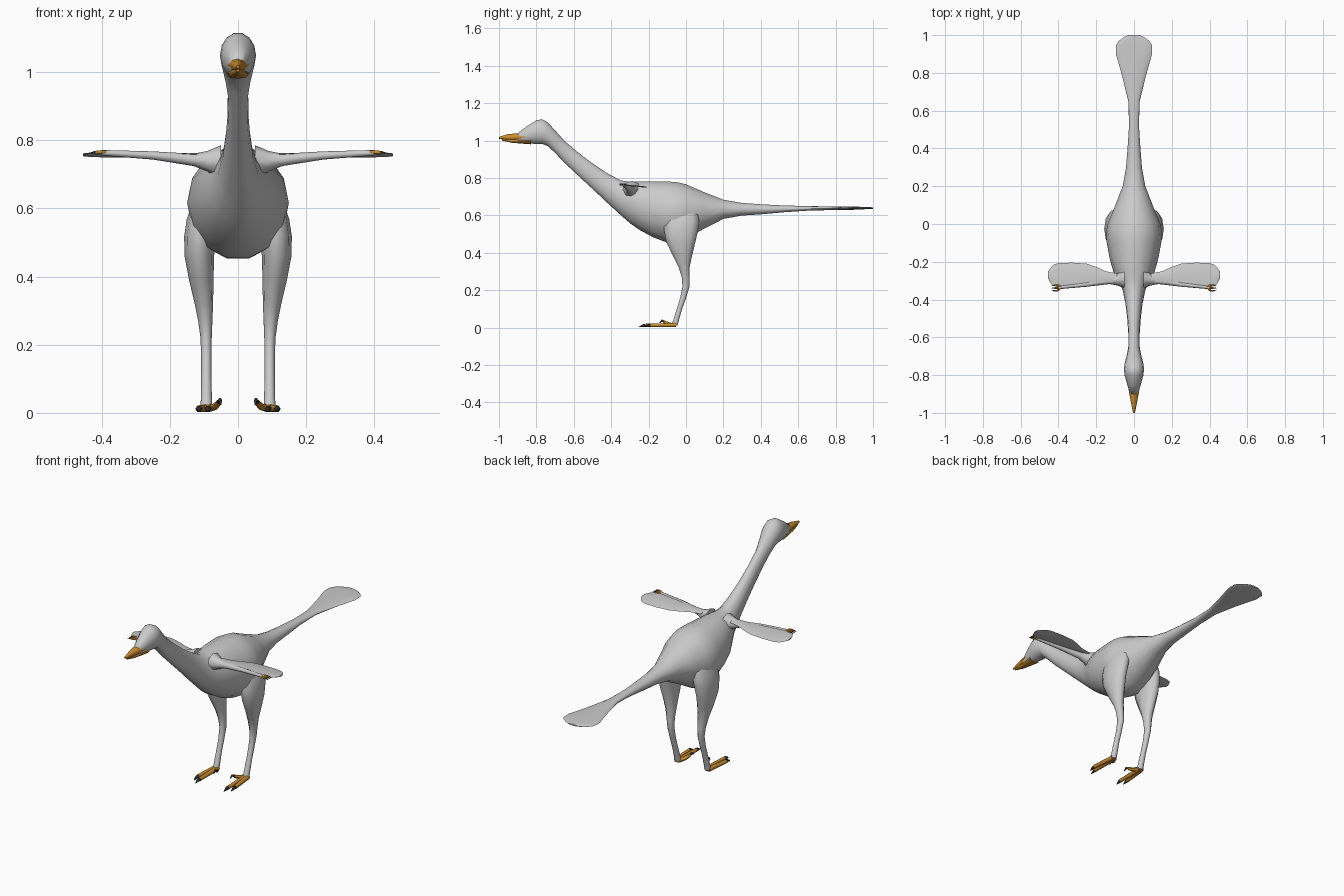
import bpy, bmesh, math
from mathutils import Vector

cube = bpy.data.objects.get("Cube")
if cube:
    bpy.data.objects.remove(cube, do_unlink=True)


def material(name, red, green, blue):
    mat = bpy.data.materials.new(name)
    mat.use_nodes = True
    colour = (red, green, blue, 1)
    mat.diffuse_color = colour
    mat.node_tree.nodes["Principled BSDF"].inputs["Base Color"].default_value = colour
    return mat


GREY = material("pale grey plumage", 0.6, 0.6, 0.6)
ORANGE = material("orange skin", 0.6, 0.27, 0.03)
DARK = material("dark claw", 0.03, 0.03, 0.03)

X, Y, Z = Vector((1, 0, 0)), Vector((0, 1, 0)), Vector((0, 0, 1))


def smooth_rows(rows):
    """Insert one flowing in-between row into every gap of a short profile."""
    result = []
    last = len(rows) - 1
    for index in range(last):
        before, start = rows[max(index - 1, 0)], rows[index]
        end, after = rows[index + 1], rows[min(index + 2, last)]
        middle = [(b + c) / 2 + (b + c - a - d) / 16
                  for a, b, c, d in zip(before, start, end, after)]
        result += [start, middle]
    return result + [rows[last]]


def loft(name, rings, u, v, mat, sides=8, mirror=False):
    """Skin elliptical rings given as (centre, radius along u, radius along v)."""
    bm = bmesh.new()
    loops = []
    for centre, radius_u, radius_v in rings:
        loop = []
        for step in range(sides):
            turn = math.tau * step / sides
            offset = u * radius_u * math.cos(turn) + v * radius_v * math.sin(turn)
            loop.append(bm.verts.new(Vector(centre) + offset))
        loops.append(loop)
    for first, second in zip(loops, loops[1:]):
        for step in range(sides):
            following = (step + 1) % sides
            bm.faces.new((first[step], first[following], second[following], second[step]))
    bm.faces.new(loops[0])
    bm.faces.new(loops[-1])
    bmesh.ops.recalc_face_normals(bm, faces=bm.faces)
    mesh = bpy.data.meshes.new(name)
    bm.to_mesh(mesh)
    bm.free()
    mesh.materials.append(mat)
    part = bpy.data.objects.new(name, mesh)
    bpy.context.collection.objects.link(part)
    if mirror:
        part.modifiers.new("mirror", "MIRROR")
    bpy.ops.object.select_all(action="DESELECT")
    part.select_set(True)
    bpy.context.view_layer.objects.active = part
    bpy.ops.object.shade_smooth_by_angle(angle=math.radians(60))


def along_y(name, rows, mat, sides):
    """Rows of (y, bottom z, top z, half width)."""
    rings = [((0, y, (bottom + top) / 2), width, (top - bottom) / 2)
             for y, bottom, top, width in rows]
    loft(name, rings, X, Z, mat, sides)


def digit(name, points, radii, mat):
    """A tapering toe, finger or claw on both sides."""
    direction = (Vector(points[-1]) - Vector(points[0])).normalized()
    u = direction.cross(Z).normalized()
    v = u.cross(direction)
    loft(name, [(point, r, r) for point, r in zip(points, radii)], u, v, mat, 6, True)


# Head, neck, trunk, tail and flat tail fan as one skin
body = [
    (-0.9, 0.99, 1.04, 0.02), (-0.8, 0.98, 1.11, 0.05), (-0.74, 0.97, 1.1, 0.05),
    (-0.65, 0.88, 1, 0.03), (-0.5, 0.74, 0.88, 0.036), (-0.35, 0.6, 0.79, 0.06),
    (-0.25, 0.52, 0.785, 0.11), (-0.1, 0.45, 0.785, 0.144), (0, 0.47, 0.77, 0.14),
    (0.2, 0.58, 0.685, 0.06), (0.4, 0.605, 0.66, 0.034), (0.65, 0.625, 0.65, 0.03),
    (0.9, 0.63, 0.647, 0.096), (0.97, 0.634, 0.645, 0.08), (1, 0.635, 0.643, 0.03)]
along_y("body", smooth_rows(body), GREY, 14)

# Beak halves
along_y("upper_beak", [(-1, 1.01, 1.02, 0.005), (-0.95, 1, 1.035, 0.015),
                       (-0.85, 1, 1.042, 0.034)], ORANGE, 8)
along_y("lower_beak", [(-0.985, 1, 1.01, 0.005), (-0.93, 0.988, 1.01, 0.017),
                       (-0.83, 0.98, 1.01, 0.033)], ORANGE, 8)

# Eyes: an orange rim plate under a dark pupil plate
outward = Vector((0.9, -0.3, 0.2)).normalized()
across = outward.cross(Z).normalized()
upward = across.cross(outward)
eye = Vector((0.04, -0.82, 1.045))
for name, radius, height, mat in (("eye_rim", 0.012, 0.001, ORANGE),
                                  ("pupil", 0.006, 0.003, DARK)):
    outer = eye + outward * height
    inner = outer - outward * 0.004
    loft(name, [(inner, radius, radius), (outer, radius, radius)], across, upward, mat,
         mirror=True)

# Legs from thigh to ankle: rows of (z, front y, back y, inner x, outer x)
leg = [(0.66, -0.08, 0.05, 0.06, 0.11), (0.57, -0.12, 0.075, 0.06, 0.15),
       (0.46, -0.11, 0.055, 0.07, 0.157), (0.32, -0.04, 0.02, 0.073, 0.127),
       (0.22, -0.02, 0.02, 0.077, 0.11), (0.1, -0.05, -0.02, 0.078, 0.108),
       (0.01, -0.08, -0.045, 0.075, 0.11)]
rings = [(((inner + outer) / 2, (front + back) / 2, z), (outer - inner) / 2, (back - front) / 2)
         for z, front, back, inner, outer in smooth_rows(leg)]
loft("legs", rings, X, Y, GREY, 10, True)

# Feet: two forward toes, and a raised inner toe with a hooked claw
for name, root, x, tip in (("outer_toe", 0.1, 0.115, -0.225),
                           ("middle_toe", 0.088, 0.088, -0.25)):
    knuckle = (x, tip + 0.035, 0.012)
    digit(name, [(root, -0.055, 0.014), knuckle], [0.013, 0.01], ORANGE)
    digit(name + "_claw", [knuckle, (x, tip + 0.02, 0.011), (x, tip, 0.004)],
          [0.01, 0.008, 0.002], DARK)
knuckle = (0.056, -0.115, 0.03)
digit("inner_toe", [(0.085, -0.06, 0.014), (0.068, -0.09, 0.018), knuckle],
      [0.012, 0.01, 0.009], ORANGE)
digit("inner_claw", [knuckle, (0.053, -0.128, 0.038), (0.05, -0.142, 0.025)],
      [0.008, 0.006, 0.002], DARK)

# Wing feathers: rows of (x, front y, back y)
feathers = [(0.09, -0.31, -0.26), (0.15, -0.31, -0.25), (0.25, -0.32, -0.21),
            (0.4, -0.335, -0.207), (0.44, -0.315, -0.23), (0.455, -0.285, -0.255)]
rings = [((x, (front + back) / 2, 0.757), (back - front) / 2, 0.004)
         for x, front, back in smooth_rows(feathers)]
loft("wing_feathers", rings, Vector((0, 1, -0.1)), Z, GREY, mirror=True)

# Wing arms: rows of (x, y, z, radius)
arm = [(0.05, -0.29, 0.735, 0.05), (0.09, -0.295, 0.738, 0.03), (0.13, -0.3, 0.742, 0.018),
       (0.25, -0.32, 0.755, 0.012), (0.4, -0.337, 0.763, 0.008)]
rings = [((x, y, z), radius, radius) for x, y, z, radius in arm]
loft("wing_arms", rings, Y, Z, GREY, mirror=True)

# Three clawed fingers on each wing
wrist = Vector((0.385, -0.335, 0.765))
for number, spread in enumerate((0.01, -0.004, -0.018), 1):
    bend = wrist + X * 0.02 + Y * spread
    end = bend + X * 0.015
    digit(f"finger_{number}", [wrist, bend, end], [0.005, 0.005, 0.004], ORANGE)
    digit(f"finger_claw_{number}", [end, end + X * 0.017 - Z * 0.004], [0.004, 0.001], DARK)
